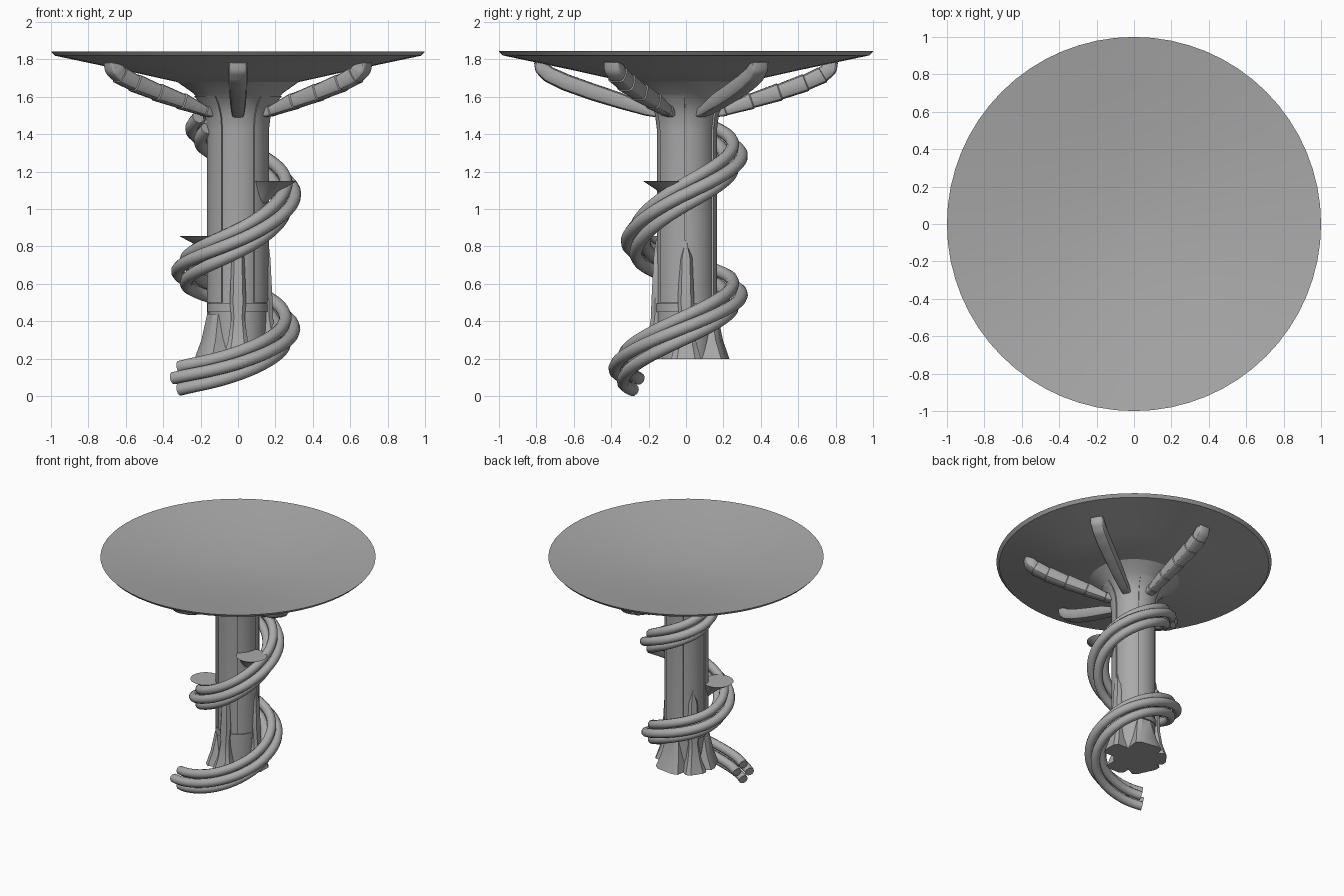
import bpy, bmesh
from math import sin, cos, pi, radians, hypot

cube = bpy.data.objects.get("Cube")
if cube:
    bpy.data.objects.remove(cube, do_unlink=True)

grey = bpy.data.materials.new("plain grey")
grey.use_nodes = True
colour = (0.4, 0.4, 0.4, 1)
grey.diffuse_color = colour
grey.node_tree.nodes["Principled BSDF"].inputs["Base Color"].default_value = colour


def finish(ob, angle=30):
    ob.data.materials.append(grey)
    bpy.ops.object.select_all(action='DESELECT')
    ob.select_set(True)
    bpy.context.view_layer.objects.active = ob
    if ob.type == 'CURVE':
        bpy.ops.object.convert(target='MESH')
    bpy.ops.object.shade_smooth_by_angle(angle=radians(angle))


def loft(name, rings, turn=0):
    """Skin a list of equal closed rings, cap both ends and turn about z."""
    bm = bmesh.new()
    loops = [[bm.verts.new(p) for p in ring] for ring in rings]
    n = len(loops[0])
    for a, b in zip(loops, loops[1:]):
        for i in range(n):
            j = (i + 1) % n
            bm.faces.new((a[i], a[j], b[j], b[i]))
    bm.faces.new(loops[0])
    bm.faces.new(loops[-1])
    bmesh.ops.recalc_face_normals(bm, faces=bm.faces)
    mesh = bpy.data.meshes.new(name)
    bm.to_mesh(mesh)
    bm.free()
    ob = bpy.data.objects.new(name, mesh)
    bpy.context.collection.objects.link(ob)
    ob.rotation_euler.z = radians(turn)
    finish(ob)


def circle(r, z, cx=0, n=64):
    return [(cx + r * cos(2 * pi * i / n), r * sin(2 * pi * i / n), z) for i in range(n)]


# Dished top
top_profile = [(0.33, 1.68), (0.6, 1.74), (0.98, 1.82), (1, 1.843),
               (0.75, 1.805), (0.5, 1.772), (0.25, 1.748), (0.02, 1.74)]
loft("table_top", [circle(r, z) for r, z in top_profile])

# Column with flared neck
column_profile = [(0.15, 0.2), (0.155, 0.45), (0.155, 1.42), (0.165, 1.5),
                  (0.19, 1.56), (0.24, 1.62), (0.34, 1.69)]
loft("column", [circle(r, z) for r, z in column_profile])
loft("foot_band", [circle(0.163, z) for z in (0.45, 0.495)])


# Raised panels on alternate sixths of the column
def panel_ring(r, z, half=28, steps=10):
    arc = [radians(-half + 2 * half * i / steps) for i in range(steps + 1)]
    return ([(r * cos(a), r * sin(a), z) for a in arc]
            + [((r - 0.03) * cos(a), (r - 0.03) * sin(a), z) for a in reversed(arc)])


panel_profile = [(0.165, 0.5), (0.165, 1.42), (0.175, 1.5), (0.2, 1.56), (0.235, 1.605)]
for turn in (-30, 90, 210):
    loft("column_panel", [panel_ring(r, z) for r, z in panel_profile], turn)


# Curved support arms with upturned tips, three of them banded
arm_path = [(0.13, 1.505, 0.02, 0.03), (0.21, 1.525, 0.028, 0.036),
            (0.35, 1.577, 0.042, 0.043), (0.5, 1.625, 0.045, 0.047),
            (0.64, 1.675, 0.045, 0.05), (0.73, 1.717, 0.043, 0.05),
            (0.77, 1.752, 0.038, 0.05), (0.782, 1.79, 0.03, 0.048)]


def arm_point(t):
    k = min(int(t), len(arm_path) - 2)
    return [a + (b - a) * (t - k) for a, b in zip(arm_path[k], arm_path[k + 1])]


def arm_rings(banded):
    last = len(arm_path) - 1
    stations = []
    for i in range(last * 4 + 1):
        t = i / 4
        if banded and i % 4 == 0 and 0 < t < last - 1:
            stations += [(t - 0.02, 1.07), (t + 0.02, 0.95)]
        else:
            stations.append((t, 0.95 + 0.12 * (t % 1) if banded and t < last - 1 else 1))
    rings = []
    for t, swell in stations:
        r, z, high, wide = arm_point(t)
        p, q = arm_point(max(t - 0.5, 0)), arm_point(min(t + 0.5, last))
        dr, dz = q[0] - p[0], q[1] - p[1]
        size = hypot(dr, dz)
        nr, nz = -dz / size, dr / size
        ring = []
        for i in range(16):
            a = 2 * pi * i / 16
            c, s = cos(a), sin(a)
            u = wide * swell * (1 if c > 0 else -1) * abs(c) ** 0.55
            v = high * swell * (1 if s > 0 else -1) * abs(s) ** 0.55
            ring.append((r + nr * v, u, z + nz * v))
        rings.append(ring)
    return rings


for turn, banded in ((-90, False), (-30, True), (30, False), (90, True), (210, True)):
    loft("support_arm", arm_rings(banded), turn)


# Root buttresses around the foot: tall pointed blades and low broad lobes
def root_ring(z, r, w):
    return [(0.1, -w, z), (r - 0.02, -w, z), (r, -w * 0.6, z),
            (r, w * 0.6, z), (r - 0.02, w, z), (0.1, w, z)]


blade_profile = [(0.2, 0.235, 0.08), (0.3, 0.205, 0.052), (0.42, 0.187, 0.036),
                 (0.5, 0.185, 0.044), (0.74, 0.173, 0.034), (0.84, 0.16, 0.003)]
lobe_profile = [(0.2, 0.225, 0.11), (0.3, 0.192, 0.085), (0.44, 0.165, 0.06)]
for turn in (-90, 0, 145):
    loft("root_blade", [root_ring(*s) for s in blade_profile], turn)
for turn in (82, 205):
    loft("root_lobe", [root_ring(*s) for s in lobe_profile], turn)

# Fungus-like shelves with tapering undersides
shelf_profile = [(0.14, 0.015, -0.13), (0.16, 0.04, -0.09), (0.19, 0.068, -0.045),
                 (0.225, 0.1, -0.012), (0.235, 0.112, 0)]
for turn, height in ((210, 0.857), (-30, 1.15)):
    loft("shelf", [circle(r, height + z, cx, 32) for cx, r, z in shelf_profile], turn)

# Bundle of vines winding up the column: angle, radius, height
vine_path = [(-138, 0.42, 0.095), (-90, 0.325, 0.175), (0, 0.252, 0.37), (90, 0.25, 0.54),
             (180, 0.278, 0.665), (270, 0.268, 0.83), (360, 0.258, 1.08), (450, 0.25, 1.29),
             (525, 0.21, 1.42), (556, 0.175, 1.49)]


def spline(points, per=14):
    ends = [[2 * a - b for a, b in zip(points[0], points[1])]]
    tail = [[2 * a - b for a, b in zip(points[-1], points[-2])]]
    pts = ends + [list(p) for p in points] + tail
    out = []
    for k in range(1, len(pts) - 2):
        for i in range(per):
            t = i / per
            out.append([b + 0.5 * t * (c - a + t * (2 * a - 5 * b + 4 * c - d
                        + t * (3 * (b - c) + d - a)))
                        for a, b, c, d in zip(*pts[k - 1:k + 3])])
    return out + [list(points[-1])]


for strand in range(4):
    curve = bpy.data.curves.new("vine", 'CURVE')
    curve.dimensions = '3D'
    curve.bevel_depth = 0.034
    curve.bevel_resolution = 3
    curve.use_fill_caps = True
    samples = spline(vine_path)
    line = curve.splines.new('POLY')
    line.points.add(len(samples) - 1)
    phase = strand * pi / 2
    for point, (deg, r, z) in zip(line.points, samples):
        a = radians(deg)
        reach = r + 0.046 * cos(phase)
        point.co = (reach * cos(a), reach * sin(a), z + 0.06 * sin(phase), 1)
    vine = bpy.data.objects.new("vine", curve)
    bpy.context.collection.objects.link(vine)
    finish(vine, 40)
